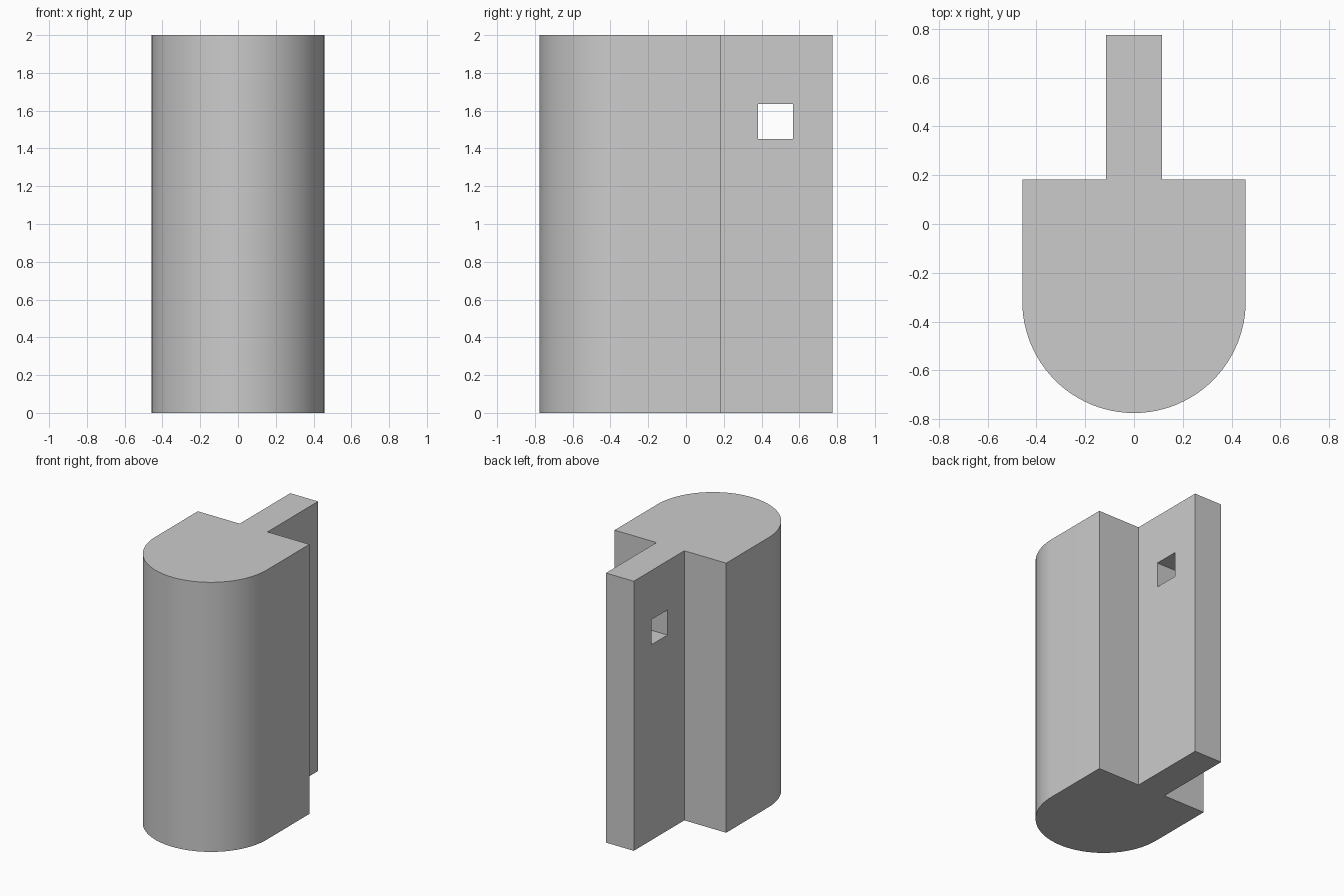
import bpy, bmesh, math

if "Cube" in bpy.data.objects:
    bpy.data.objects.remove(bpy.data.objects["Cube"], do_unlink=True)

HEIGHT, RADIUS, TAB = 2.0, 0.458, 0.114
FRONT, STEP, BACK = -0.775, 0.183, 0.775

grey = bpy.data.materials.new("light_grey")
grey.use_nodes = True
colour = (0.6, 0.6, 0.6, 1)
grey.diffuse_color = colour
grey.node_tree.nodes["Principled BSDF"].inputs["Base Color"].default_value = colour


def add_prism(name, outline, z0, z1):
    """Extrude a closed outline upward from z0 to z1."""
    bm = bmesh.new()
    base = bm.faces.new([bm.verts.new((x, y, z0)) for x, y in outline])
    top = bmesh.ops.extrude_face_region(bm, geom=[base])["geom"]
    bmesh.ops.translate(bm, vec=(0, 0, z1 - z0),
                        verts=[v for v in top if isinstance(v, bmesh.types.BMVert)])
    bmesh.ops.recalc_face_normals(bm, faces=bm.faces)
    mesh = bpy.data.meshes.new(name)
    bm.to_mesh(mesh)
    bm.free()
    mesh.materials.append(grey)
    obj = bpy.data.objects.new(name, mesh)
    bpy.context.collection.objects.link(obj)
    return obj


# Round-fronted body with a narrow tab at the back, as one outline
SEGMENTS = 48
angles = [math.pi * (1 + i / SEGMENTS) for i in range(SEGMENTS + 1)]
outline = [(RADIUS * math.cos(a), FRONT + RADIUS + RADIUS * math.sin(a)) for a in angles]
outline += [(RADIUS, STEP), (TAB, STEP), (TAB, BACK),
            (-TAB, BACK), (-TAB, STEP), (-RADIUS, STEP)]
body = add_prism("body_with_tab", outline, 0, HEIGHT)

# Square hole through the tab
cutter = add_prism("hole_cutter", [(-0.3, 0.38), (0.3, 0.38), (0.3, 0.566), (-0.3, 0.566)],
                   1.45, 1.636)
cutter.hide_render = True
hole = body.modifiers.new("square_hole", "BOOLEAN")
hole.operation = "DIFFERENCE"
hole.solver = "EXACT"
hole.object = cutter

bpy.ops.object.select_all(action="DESELECT")
body.select_set(True)
bpy.context.view_layer.objects.active = body
bpy.ops.object.modifier_apply(modifier=hole.name)
bpy.data.objects.remove(cutter, do_unlink=True)
bpy.ops.object.shade_smooth_by_angle(angle=math.radians(30))
